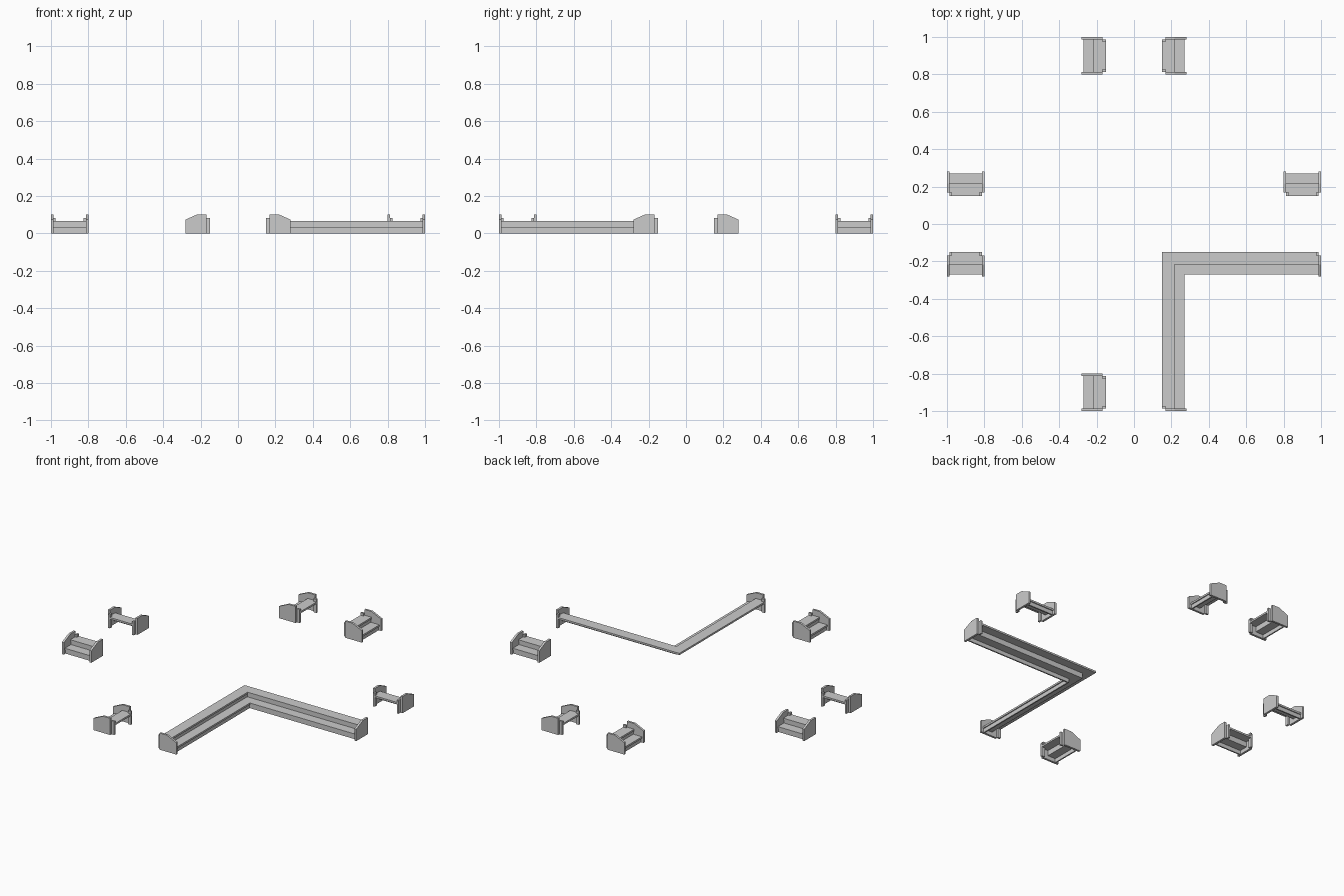
import bpy, bmesh

if "Cube" in bpy.data.objects:
    bpy.data.objects.remove(bpy.data.objects["Cube"])

IN, MID, OUT = 0.15, 0.217, 0.27   # distances of tread edges from the axis
T = 0.013                          # end plate thickness
START, END = 0.80, 1.0


def make(name, rings):
    """Join a list of equal closed rings into a capped solid."""
    bm = bmesh.new()
    rows = [[bm.verts.new(p) for p in r] for r in rings]
    n = len(rows[0])
    for a, b in zip(rows, rows[1:]):
        for i in range(n):
            j = (i + 1) % n
            bm.faces.new((a[i], a[j], b[j], b[i]))
    bm.faces.new(rows[0])
    bm.faces.new(rows[-1])
    bmesh.ops.recalc_face_normals(bm, faces=bm.faces)
    me = bpy.data.meshes.new(name)
    bm.to_mesh(me)
    bm.free()
    ob = bpy.data.objects.new(name, me)
    bpy.context.collection.objects.link(ob)


def place(along, sx, sy, s, u, z):
    """s runs along the arm, u is the distance from the arm's axis."""
    return (sx * s, sy * u, z) if along == 'x' else (sx * u, sy * s, z)


# Step section: (name, u0, u1, z0, z1)
SECTION = [
    ("upper_tread", IN, MID, 0.056, 0.067),
    ("upper_riser", MID - 0.014, MID - 0.006, 0.024, 0.056),
    ("lower_tread", MID - 0.014, OUT, 0.024, 0.035),
    ("lower_riser", OUT - 0.014, OUT - 0.006, 0.0, 0.024),
]
# Stepped cheek outline (u, z)
CHEEK = [(0.168, 0), (0.281, 0), (0.281, 0.073), (0.217, 0.102), (0.168, 0.102)]


def rect(u0, u1, z0, z1):
    return [(u0, z0), (u1, z0), (u1, z1), (u0, z1)]


def cheek(along, sx, sy, s, inward):
    """End plate plus its lower inset post on the inner edge."""
    make("end_plate", [[place(along, sx, sy, q, u, z) for u, z in CHEEK]
                       for q in (s, s + inward * T)])
    post = rect(IN, 0.17, 0, 0.083)
    make("end_post", [[place(along, sx, sy, q, u, z) for u, z in post]
                      for q in (s + inward * T, s + inward * (T + 0.012))])


# Short straight stairs
for sx, sy in ((-1, 1), (1, 1), (-1, -1)):
    for along in 'xy':
        for name, *box in SECTION:
            make(name, [[place(along, sx, sy, s, u, z) for u, z in rect(*box)]
                        for s in (START + T, END - T)])
        cheek(along, sx, sy, START, 1)
        cheek(along, sx, sy, END, -1)

# Long mitred corner stairs
for name, *box in SECTION:
    r = rect(*box)
    make("corner_" + name, [
        [place('x', 1, -1, END - T, u, z) for u, z in r],
        [(u, -u, z) for u, z in r],
        [place('y', 1, -1, END - T, u, z) for u, z in r]])
for along in 'xy':
    cheek(along, 1, -1, END, -1)
